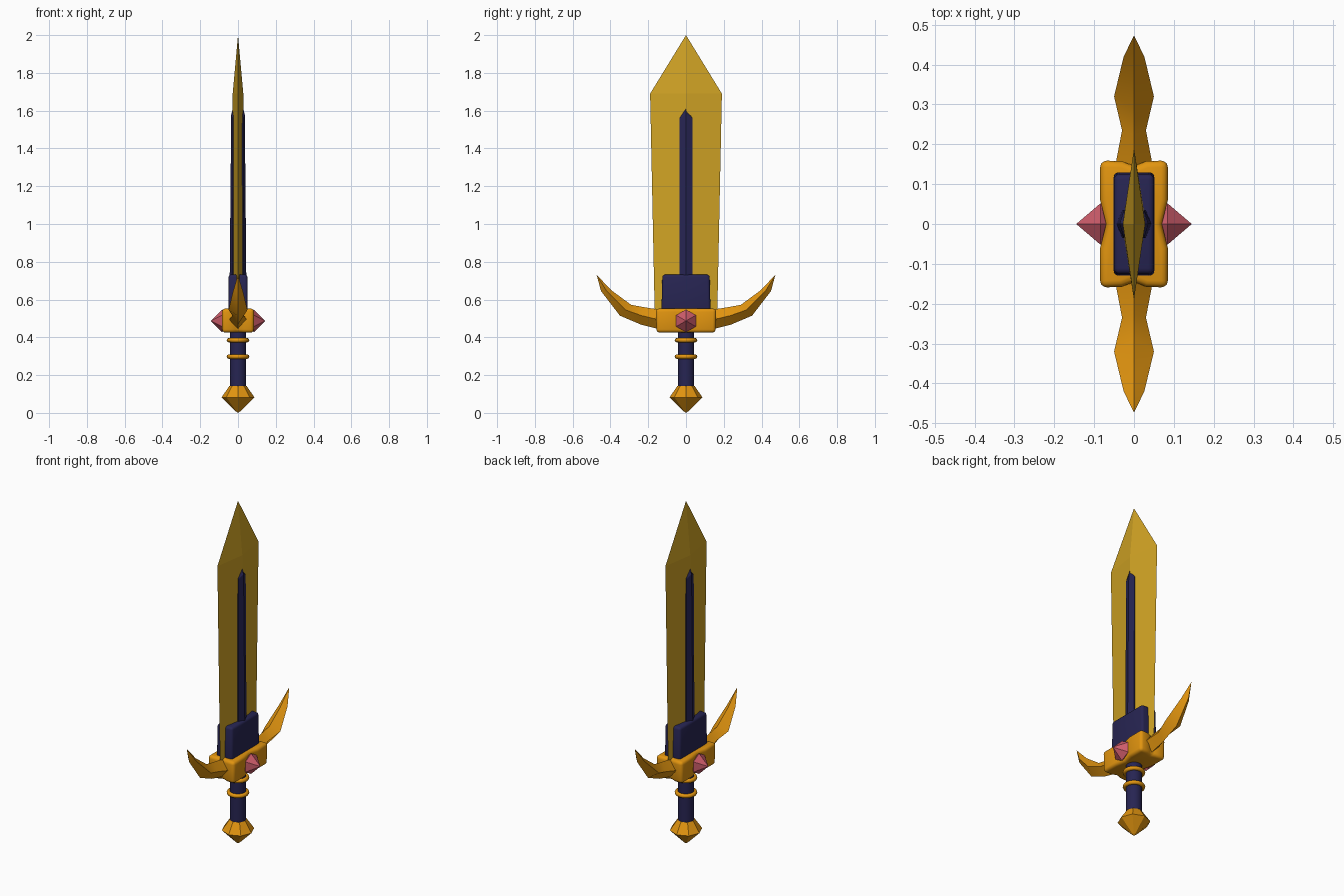
import bpy, bmesh, math

cube = bpy.data.objects.get("Cube")
if cube:
    bpy.data.objects.remove(cube, do_unlink=True)


def material(name, rgb):
    m = bpy.data.materials.new(name)
    m.use_nodes = True
    m.diffuse_color = (*rgb, 1)
    bsdf = next(n for n in m.node_tree.nodes if n.type == 'BSDF_PRINCIPLED')
    bsdf.inputs["Base Color"].default_value = (*rgb, 1)
    return m


BLADE = material("blade gold", (0.64, 0.37, 0.018))
GOLD = material("orange gold", (0.76, 0.30, 0.005))
NAVY = material("navy", (0.02, 0.018, 0.085))
PINK = material("pink gem", (0.62, 0.11, 0.15))


def loft(name, rings, mat, bevel=0, smooth=None):
    """Skin a list of rings; a ring of one point closes to a tip."""
    bm = bmesh.new()
    loops = [[bm.verts.new(p) for p in ring] for ring in rings]
    for a, b in zip(loops, loops[1:]):
        n = max(len(a), len(b))
        for i in range(n):
            j = (i + 1) % n
            if len(b) == 1:
                bm.faces.new((a[i], a[j], b[0]))
            elif len(a) == 1:
                bm.faces.new((a[0], b[j], b[i]))
            else:
                bm.faces.new((a[i], a[j], b[j], b[i]))
    for end in (loops[0], loops[-1]):
        if len(end) > 2:
            bm.faces.new(end)
    bmesh.ops.recalc_face_normals(bm, faces=bm.faces)
    if bevel:
        sharp = [e for e in bm.edges if e.calc_face_angle() > math.radians(40)]
        bmesh.ops.bevel(bm, geom=sharp, offset=bevel, segments=3,
                        profile=0.5, affect='EDGES', clamp_overlap=True)
    mesh = bpy.data.meshes.new(name)
    bm.to_mesh(mesh)
    bm.free()
    mesh.materials.append(mat)
    ob = bpy.data.objects.new(name, mesh)
    bpy.context.collection.objects.link(ob)
    if smooth:
        smooth_by_angle(ob, smooth)
    return ob


def smooth_by_angle(ob, degrees):
    bpy.ops.object.select_all(action='DESELECT')
    ob.select_set(True)
    bpy.context.view_layer.objects.active = ob
    bpy.ops.object.shade_smooth_by_angle(angle=math.radians(degrees))


def diamond(x, y, z):
    return [(x, 0, z), (0, y, z), (-x, 0, z), (0, -y, z)]


def circle(r, z, n):
    return [(r * math.cos(i * math.tau / n), r * math.sin(i * math.tau / n), z)
            for i in range(n)]


def rectangle(x, y, z):
    return [(x, y, z), (-x, y, z), (-x, -y, z), (x, -y, z)]


# Blade with a diamond section
loft("blade", [diamond(0.03, 0.165, 0.5), diamond(0.028, 0.19, 1.69),
               [(0, 0, 2.0)]], BLADE)


# Raised rib along the blade, ending in a point
def rib_ring(ridge, edge, y, z, peak):
    return [(ridge, 0, z + peak), (edge, y, z), (-edge, y, z),
            (-ridge, 0, z + peak), (-edge, -y, z), (edge, -y, z)]


loft("blade_rib", [rib_ring(0.045, 0.03, 0.036, 0.6, 0),
                   rib_ring(0.036, 0.026, 0.034, 1.56, 0.02),
                   rib_ring(0.028, 0.018, 0.004, 1.61, 0)], NAVY)

# Collar at the blade root
loft("blade_collar", [rectangle(0.052, 0.131, 0.5), rectangle(0.05, 0.125, 0.732)],
     NAVY, bevel=0.014, smooth=50)


# Guard block, pinched in the middle of each side
def guard_ring(s, z):
    quarter = [(0.085, 0.16), (0.03, 0.158), (0, 0.145), (-0.03, 0.158),
               (-0.085, 0.16), (-0.085, 0.06), (-0.07, 0), (-0.085, -0.06)]
    points = quarter + [(-0.085, -0.16), (-0.03, -0.158), (0, -0.145),
                        (0.03, -0.158), (0.085, -0.16), (0.085, -0.06),
                        (0.07, 0), (0.085, 0.06)]
    return [(x * s, y * s, z) for x, y in points]


loft("guard", [guard_ring(0.98, 0.425), guard_ring(1, 0.552)], GOLD,
     bevel=0.017, smooth=50)

# Curved guard wings: lower, side and upper points as (y, z), then half width
WING = [((0.13, 0.44), (0.13, 0.49), (0.13, 0.545), 0.05),
        ((0.24, 0.468), (0.235, 0.515), (0.225, 0.56), 0.03),
        ((0.35, 0.515), (0.32, 0.545), (0.29, 0.572), 0.05),
        ((0.45, 0.645), (0.42, 0.645), (0.39, 0.645), 0.026)]
for side, label in ((1, "back"), (-1, "front")):
    rings = [[(0, side * lo[0], lo[1]), (w, side * mid[0], mid[1]),
              (0, side * up[0], up[1]), (-w, side * mid[0], mid[1])]
             for lo, mid, up, w in WING]
    loft(label + "_guard_wing", rings + [[(0, side * 0.473, 0.73)]], GOLD, smooth=35)

# Faceted gems on both faces of the guard
for side, label in ((1, "left"), (-1, "right")):
    hexagon = [(side * 0.084, y, 0.487 + z) for y, z, _ in
               [(0.06 * math.sin(i * math.tau / 6), 0.06 * math.cos(i * math.tau / 6), 0)
                for i in range(6)]]
    loft(label + "_gem", [[(side * 0.03, 0, 0.487)], hexagon,
                          [(side * 0.145, 0, 0.487)]], PINK)

# Grip with two rings
loft("grip", [circle(0.043, 0.13, 16), circle(0.043, 0.45, 16)], NAVY, smooth=40)
for z, label in ((0.385, "upper"), (0.298, "lower")):
    bpy.ops.mesh.primitive_torus_add(major_radius=0.048, minor_radius=0.012,
                                     major_segments=24, minor_segments=8,
                                     location=(0, 0, z))
    ring = bpy.context.object
    ring.name = label + "_grip_ring"
    ring.data.materials.append(GOLD)
    smooth_by_angle(ring, 60)

# Faceted pommel
loft("pommel", [[(0, 0, 0)], circle(0.012, 0.008, 8), circle(0.087, 0.082, 8),
                circle(0.046, 0.142, 8)], GOLD)
